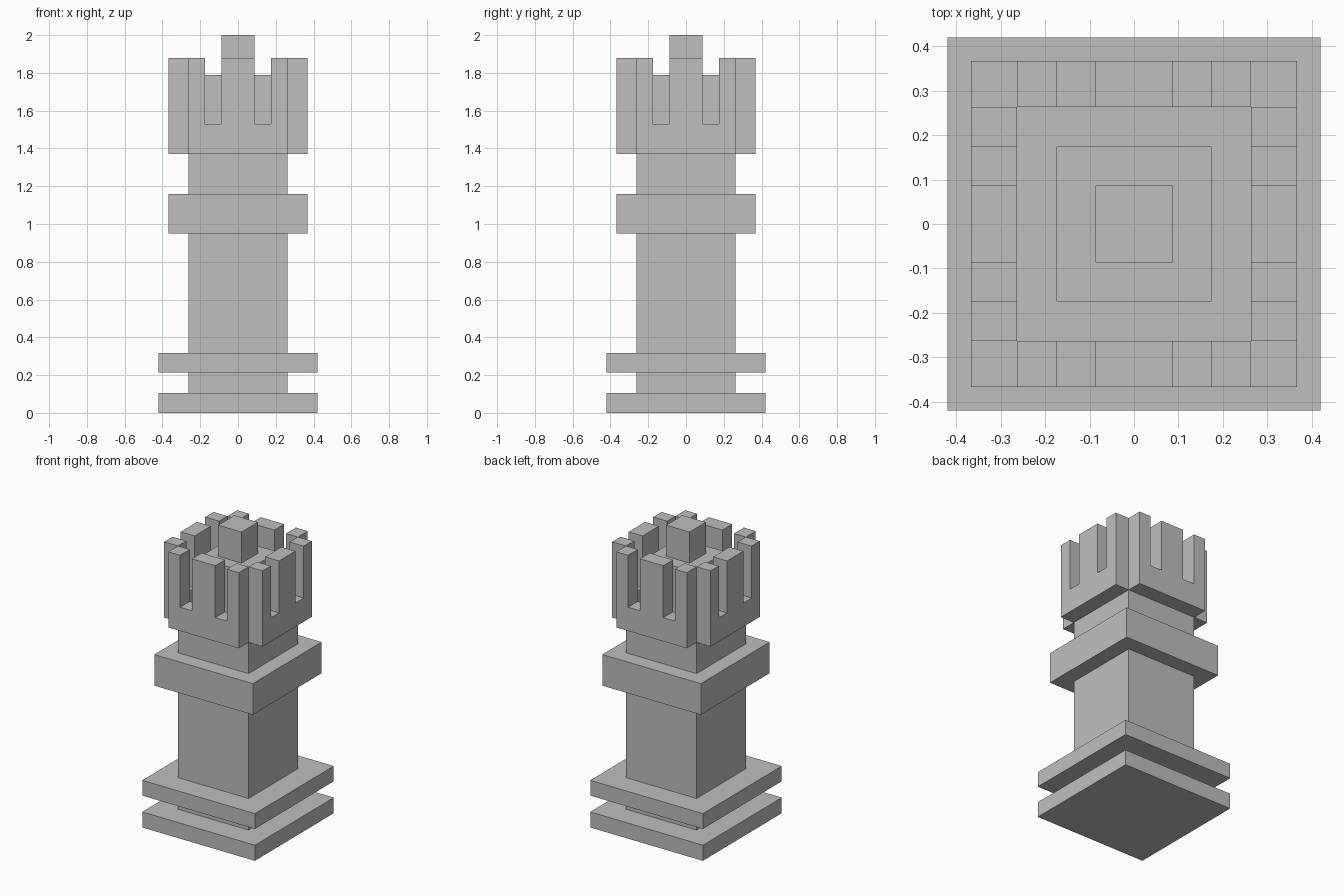
import bpy, bmesh
from mathutils import Matrix
from math import pi

if "Cube" in bpy.data.objects:
    bpy.data.objects.remove(bpy.data.objects["Cube"])

grey = bpy.data.materials.new("stone grey")
grey.diffuse_color = (0.52, 0.52, 0.52, 1)
grey.use_nodes = True
grey.node_tree.nodes["Principled BSDF"].inputs["Base Color"].default_value = grey.diffuse_color


def add_object(name, bm):
    bmesh.ops.recalc_face_normals(bm, faces=bm.faces)
    mesh = bpy.data.meshes.new(name)
    bm.to_mesh(mesh)
    bm.free()
    mesh.materials.append(grey)
    obj = bpy.data.objects.new(name, mesh)
    bpy.context.collection.objects.link(obj)
    return obj


def square_stack(name, profile):
    """Sweep (half width, height) points around a square, capped at both ends."""
    bm = bmesh.new()
    rings = [[bm.verts.new((sx * h, sy * h, z))
              for sx, sy in ((-1, -1), (1, -1), (1, 1), (-1, 1))]
             for h, z in profile]
    for a, b in zip(rings, rings[1:]):
        for i in range(4):
            j = (i + 1) % 4
            bm.faces.new((a[i], a[j], b[j], b[i]))
    bm.faces.new(rings[0])
    bm.faces.new(rings[-1])
    return add_object(name, bm)


BASE, RIM, COL, CORE, KNOB = 0.42, 0.367, 0.263, 0.175, 0.087
WALL_Z, NOTCH_Z, TOP_Z, FLOOR_Z = 1.37, 1.53, 1.88, 1.45

# Body: two base plates, column, collar, crown floor, core and top knob
square_stack("body", [
    (BASE, 0), (BASE, 0.105), (COL, 0.105), (COL, 0.215),
    (BASE, 0.215), (BASE, 0.318), (COL, 0.318), (COL, 0.95),
    (RIM, 0.95), (RIM, 1.16), (COL, 1.16), (COL, FLOOR_Z),
    (CORE, FLOOR_Z), (CORE, 1.79), (KNOB, 1.79), (KNOB, 2.0)])

# Crown: four notched walls, open at the corners
half = [(COL, WALL_Z), (COL, TOP_Z), (CORE, TOP_Z), (CORE, NOTCH_Z),
        (KNOB, NOTCH_Z), (KNOB, TOP_Z)]
outline = half + [(-x, z) for x, z in reversed(half)]
for i, side in enumerate(("front", "right", "back", "left")):
    bm = bmesh.new()
    face = bm.faces.new([bm.verts.new((x, -RIM, z)) for x, z in outline])
    ext = bmesh.ops.extrude_face_region(bm, geom=[face], use_keep_orig=True)
    moved = [v for v in ext["geom"] if isinstance(v, bmesh.types.BMVert)]
    bmesh.ops.translate(bm, verts=moved, vec=(0, RIM - COL, 0))
    bmesh.ops.rotate(bm, verts=bm.verts, matrix=Matrix.Rotation(i * pi / 2, 3, 'Z'))
    add_object("crown_wall_" + side, bm)
